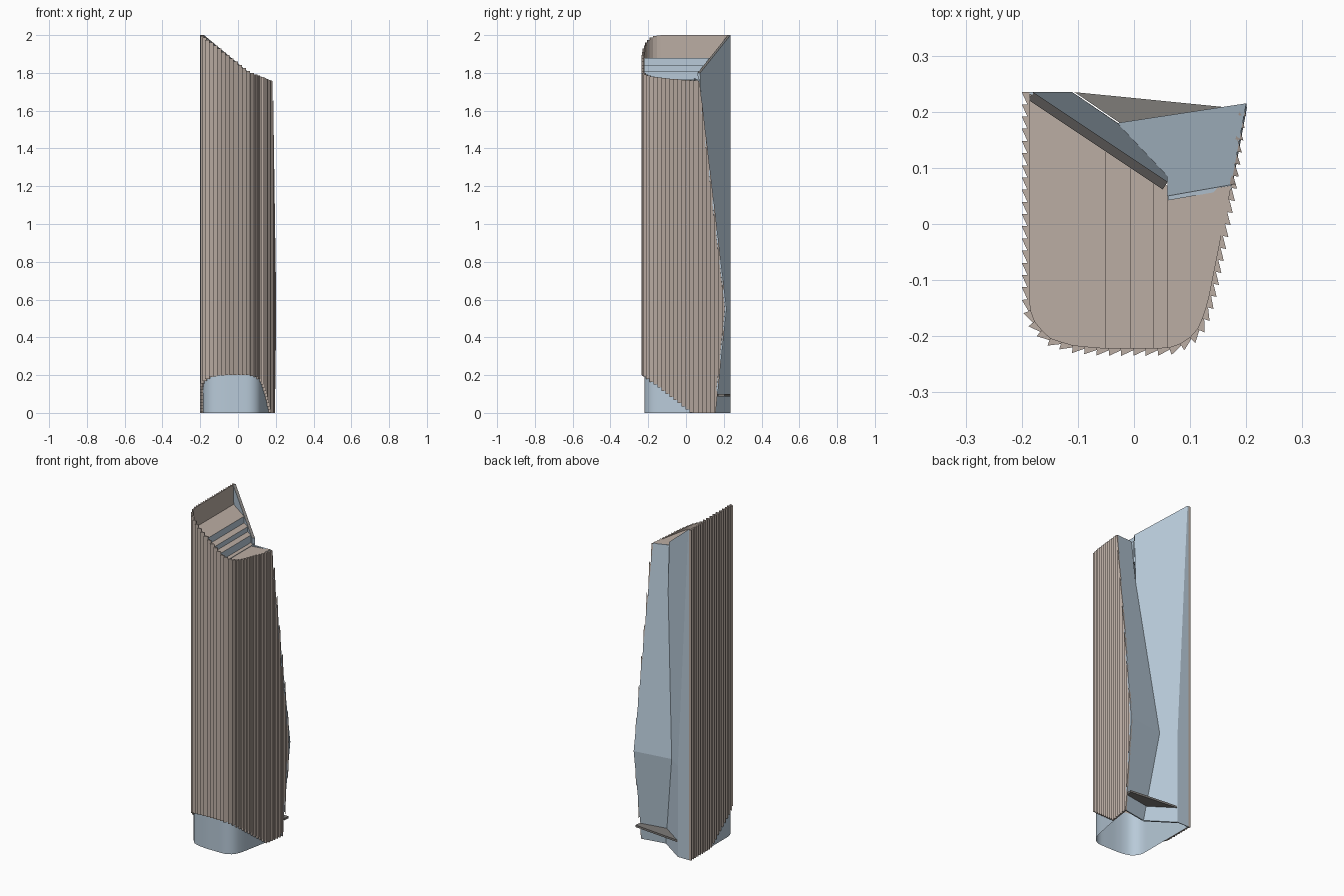
import bpy, bmesh
from mathutils import Vector

cube = bpy.data.objects.get("Cube")
if cube:
    bpy.data.objects.remove(cube, do_unlink=True)


def material(name, rgb):
    m = bpy.data.materials.new(name)
    m.use_nodes = True
    m.diffuse_color = (*rgb, 1)
    m.node_tree.nodes["Principled BSDF"].inputs["Base Color"].default_value = (*rgb, 1)
    return m


STONE = material("warm stone", (0.50, 0.42, 0.37))
GLASS = material("pale blue glass", (0.48, 0.59, 0.69))
TRIM = material("dark trim", (0.21, 0.20, 0.19))


def finish(name, bm, *mats, smooth=False):
    bmesh.ops.recalc_face_normals(bm, faces=bm.faces)
    me = bpy.data.meshes.new(name)
    bm.to_mesh(me)
    bm.free()
    for m in mats:
        me.materials.append(m)
    for p in me.polygons:
        p.use_smooth = smooth
    ob = bpy.data.objects.new(name, me)
    bpy.context.collection.objects.link(ob)
    return ob


def prism(bm, pts, offset):
    """Closed solid: a polygon swept along an offset."""
    a = [bm.verts.new(p) for p in pts]
    b = [bm.verts.new(Vector(p) + Vector(offset)) for p in pts]
    bm.faces.new(a)
    bm.faces.new(b[::-1])
    for i in range(len(a)):
        j = (i + 1) % len(a)
        bm.faces.new((a[i], a[j], b[j], b[i]))


def cut(bm, point, normal):
    """Remove everything on the side the normal points to."""
    bmesh.ops.bisect_plane(bm, geom=bm.verts[:] + bm.edges[:] + bm.faces[:],
                           plane_co=point, plane_no=normal, clear_outer=True)
    bmesh.ops.holes_fill(bm, edges=[e for e in bm.edges if e.is_boundary])


def back_normal(a, b, c):
    n = (Vector(b) - Vector(a)).cross(Vector(c) - Vector(a)).normalized()
    return n if n.y > 0 else -n


# Plan curve: back of the right-hand wall, round the front, to the back of the left
CORNERS = [Vector(p) for p in (
    (-.19, .235), (-.19, -.15), (-.178, -.182), (-.15, -.208), (-.11, -.22),
    (-.06, -.225), (.06, -.225), (.095, -.213), (.12, -.185), (.135, -.14),
    (.155, -.04), (.175, .07), (.193, .215))]


def resample(pts, count):
    spans = [(b - a).length for a, b in zip(pts, pts[1:])]
    out = []
    for k in range(count + 1):
        d, i = sum(spans) * k / count, 0
        while i < len(spans) - 1 and d > spans[i]:
            d -= spans[i]
            i += 1
        out.append(pts[i].lerp(pts[i + 1], min(d / spans[i], 1)))
    return out


PATH = resample(CORNERS, 53)


def top_height(x):
    return 2 - max(x + .19, 0) * .79 if x < .05 else 1.81 - (x - .05) * .42


def foot_height(y):
    return max(0, .2 - (y + .225) * .77)


# Key points of the faceted rear
FOLD_R, FOLD_V = (.2, .215, .55), (-.03, .18, .55)
CREST_R, CREST_V = (.173, .07, 1.76), (.06, .05, 1.77)
NOTCH = (.06, .085, 1.5)
FOOT_R, FOOT_V = (.187, .156, 0), (.043, .131, 0)
UPPER_N = back_normal(CREST_R, FOLD_R, FOLD_V)
LOWER_N = back_normal(FOOT_R, FOLD_R, FOLD_V)
WING_N = Vector((.555, .832, 0))

# Sawtooth facade, stepped tooth by tooth at top and foot
front, side = bmesh.new(), bmesh.new()
for p, q in zip(PATH, PATH[1:]):
    d = (q - p).normalized()
    n = Vector((d.y, -d.x))
    mid = (p + q) / 2
    z0, z1 = foot_height(mid.y), top_height(mid.x)
    profile = [p - n * .004, p + n * .01, q, q - n * .004]
    prism(side if mid.x > .08 else front, [(*v, z0) for v in profile], (0, 0, z1 - z0))
cut(side, FOLD_R, UPPER_N)
cut(side, FOLD_R, LOWER_N)
finish("serrated_front_facade", front, STONE)
finish("serrated_left_facade", side, STONE)

# Glass base behind the raised foot of the facade
bm = bmesh.new()
ring = [p.copy() for p in PATH if p.x < .1 or p.y < .1]
low = [bm.verts.new((p.x * .975, p.y * .98, 0)) for p in ring]
high = [bm.verts.new((p.x * .975, p.y * .98, .26)) for p in ring]
for i in range(len(ring) - 1):
    bm.faces.new((low[i], low[i + 1], high[i + 1], high[i]))
finish("glass_base", bm, GLASS, smooth=True)

# Stepped roof terraces, clipped to the rear walls
TERRACES = [(-.2, -.05, 1.88), (-.05, -.005, 1.84), (-.005, .035, 1.81),
            (.035, .06, 1.765), (.06, .2, 1.762)]
for k, (x0, x1, z) in enumerate(TERRACES):
    bm = bmesh.new()
    prism(bm, [(p.x * .99, p.y * .99, z) for p in PATH], (0, 0, -.13))
    cut(bm, (x0, 0, 0), (-1, 0, 0))
    cut(bm, (x1, 0, 0), (1, 0, 0))
    if x0 < .06:
        cut(bm, Vector((.06, .075, 0)) - WING_N * .006, WING_N)
    else:
        cut(bm, CREST_V, UPPER_N)
    ob = finish(f"roof_terrace_{k + 1}", bm, STONE, GLASS)
    for f in ob.data.polygons:
        f.material_index = 0 if f.normal.z > .5 else 1

# Faceted rear glass: tall wing, folded left face and flat back
SLABS = {
    "wing_upper": ([(-.18, .235, 2), (-.11, .235, .55), FOLD_V, NOTCH, (.06, .075, 1.8)],
                   -WING_N * .016),
    "wing_lower": ([(-.11, .235, .55), (-.11, .235, 0), FOOT_V, FOLD_V], -WING_N * .01),
    "rear_upper": ([CREST_V, CREST_R, FOLD_R, FOLD_V, NOTCH], -UPPER_N * .008),
    "rear_lower": ([FOLD_V, FOLD_R, FOOT_R, FOOT_V], -LOWER_N * .008),
    "back_strip": ([(-.195, .235, 2), (-.195, .235, 0), (-.11, .235, 0),
                    (-.11, .235, .55), (-.18, .235, 2)], (0, -.004, 0)),
}
for name, (pts, offset) in SLABS.items():
    bm = bmesh.new()
    prism(bm, pts, offset)
    ob = finish(name + "_glass", bm, GLASS, TRIM)
    if name == "wing_upper":
        for f in ob.data.polygons:
            f.material_index = 1 if f.normal.z > .3 else 0

# Entrance canopy
bm = bmesh.new()
prism(bm, [(-.106, .235, .1), (.195, .205, .1), (.19, .17, .1), (.03, .142, .1),
           (-.028, .182, .1)], (0, 0, -.012))
finish("entrance_canopy", bm, TRIM)
